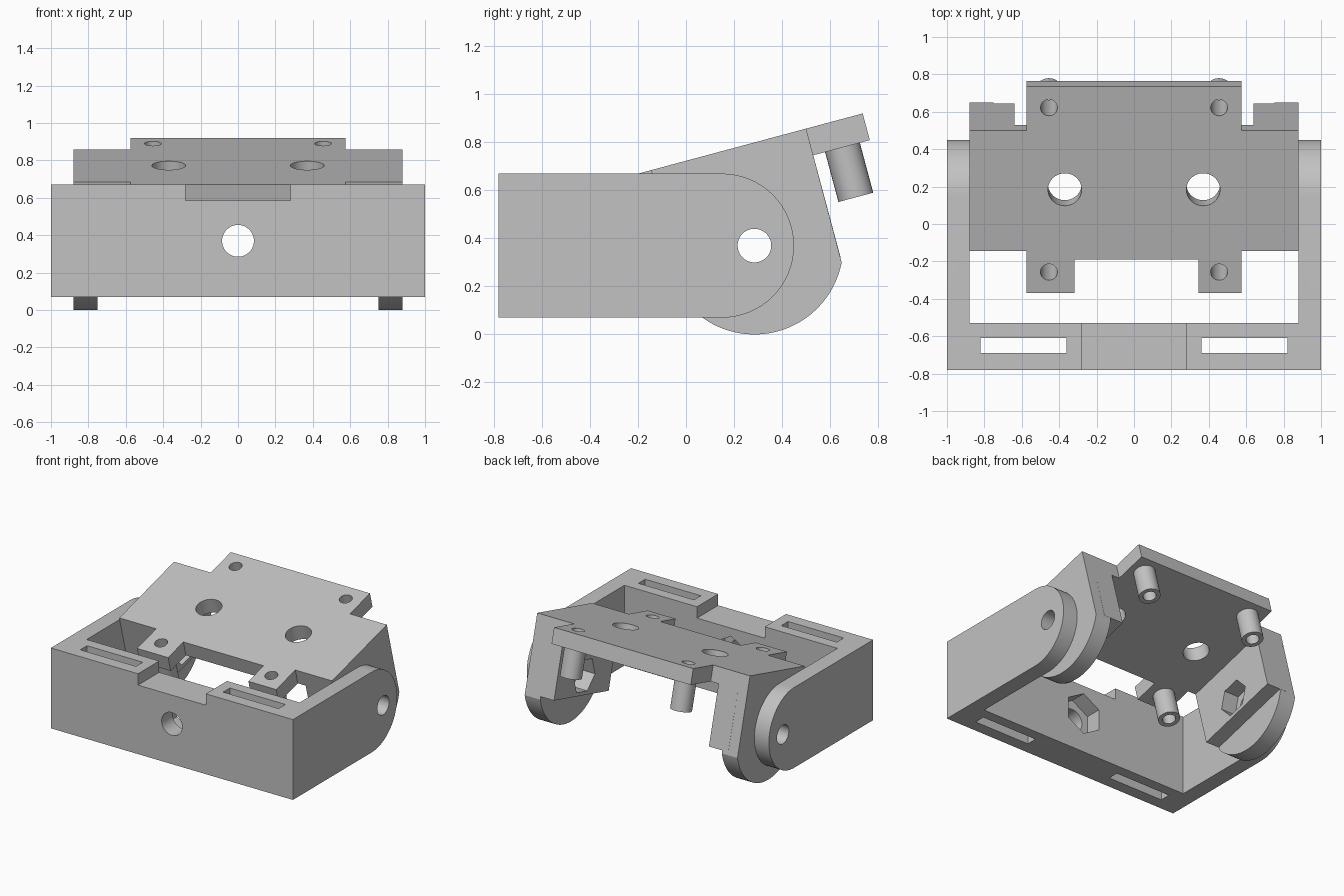
import bpy, bmesh, math
from mathutils import Matrix, Vector

cube = bpy.data.objects.get("Cube")
if cube:
    bpy.data.objects.remove(cube, do_unlink=True)

grey = bpy.data.materials.new("plain grey")
grey.use_nodes = True
colour = (0.54, 0.54, 0.54, 1)
grey.diffuse_color = colour
grey.node_tree.nodes["Principled BSDF"].inputs["Base Color"].default_value = colour


def prism(name, points, axis, lo, hi):
    """Extrude a 2D outline along an axis (the outline uses the other two)."""
    def place(p, d):
        return {"x": (d, p[0], p[1]), "y": (p[0], d, p[1]), "z": (p[0], p[1], d)}[axis]
    bm = bmesh.new()
    face = bm.faces.new([bm.verts.new(place(p, lo)) for p in points])
    result = bmesh.ops.extrude_face_region(bm, geom=[face])
    moved = [v for v in result["geom"] if isinstance(v, bmesh.types.BMVert)]
    bmesh.ops.translate(bm, verts=moved, vec=Vector(place((0, 0), hi - lo)))
    bmesh.ops.recalc_face_normals(bm, faces=bm.faces)
    mesh = bpy.data.meshes.new(name)
    bm.to_mesh(mesh)
    bm.free()
    mesh.materials.append(grey)
    obj = bpy.data.objects.new(name, mesh)
    bpy.context.collection.objects.link(obj)
    return obj


def arc(cx, cy, r, start=0, end=360, n=48):
    full = end - start == 360
    steps = n if full else n + 1
    angles = [math.radians(start + (end - start) * i / n) for i in range(steps)]
    return [(cx + r * math.cos(a), cy + r * math.sin(a)) for a in angles]


def rect(x0, y0, x1, y1):
    return [(x0, y0), (x1, y0), (x1, y1), (x0, y1)]


def combine(base, others, operation):
    """Apply booleans one by one and discard the helper solids."""
    for other in others:
        mod = base.modifiers.new("combine", "BOOLEAN")
        mod.operation, mod.solver, mod.object = operation, "EXACT", other
        other.hide_render = True
        bpy.context.view_layer.update()
        graph = bpy.context.evaluated_depsgraph_get()
        mesh = bpy.data.meshes.new_from_object(base.evaluated_get(graph))
        base.modifiers.clear()
        base.data = mesh
        bpy.data.objects.remove(other, do_unlink=True)


def finish(obj):
    bpy.ops.object.select_all(action="DESELECT")
    obj.select_set(True)
    bpy.context.view_layer.objects.active = obj
    bpy.ops.object.shade_smooth_by_angle(angle=math.radians(25))


# Outer bracket: rounded side profile, hollowed into a U
profile = [(-0.78, 0.67), (-0.78, 0.07)] + arc(0.15, 0.37, 0.30, -90, 90, 32)
bracket = prism("outer_bracket", profile, "x", -1, 1)
cuts = [
    prism("hollow", rect(-0.88, -0.53, 0.88, 1), "z", -1, 2),
    prism("front_notch", rect(-0.28, -1, 0.28, -0.4), "z", 0.585, 1),
    prism("front_hole", arc(0, 0.37, 0.085), "y", -1, -0.4),
    prism("front_nut_pocket", arc(0, 0.37, 0.155, 30, 390, 6), "y", -0.65, -0.4),
    prism("pivot_hole", arc(0.285, 0.37, 0.07), "x", -2, 2),
]
for side in (-1, 1):
    cuts.append(prism("strap_slot", rect(side * 0.59 - 0.23, -0.69, side * 0.59 + 0.23, -0.61),
                      "z", -1, 2))
combine(bracket, cuts, "DIFFERENCE")
finish(bracket)

# Tilting plate, built level about the pivot
outline = [(-0.575, -0.567), (-0.318, -0.567), (-0.318, -0.381), (0.345, -0.381),
           (0.345, -0.567), (0.575, -0.567), (0.575, -0.334), (0.879, -0.334),
           (0.879, 0.334), (0.575, 0.334), (0.575, 0.578), (-0.575, 0.578),
           (-0.575, 0.334), (-0.879, 0.334), (-0.879, -0.334), (-0.575, -0.334)]
plate = prism("tilting_plate", outline, "z", 0.30, 0.415)
adds, cuts = [], []
ear = [(0.334, 0.36), (-0.334, 0.36)] + arc(0, 0, 0.37, -154.1, -25.9, 40)
for s in (-1, 1):
    # Rounded ear with a thicker inner block and nut pocket
    adds.append(prism("ear", ear, "x", *sorted((s * 0.75, s * 0.879))))
    adds.append(prism("ear_block", rect(-0.334, -0.14, 0.334, 0.36), "x",
                      *sorted((s * 0.64, s * 0.80))))
    cuts.append(prism("ear_nut_pocket", arc(0, 0, 0.13, 0, 360, 6), "x",
                      *sorted((s * 0.5, s * 0.76))))
    cuts.append(prism("large_hole", arc(s * 0.37, 0.007, 0.09), "z", 0.1, 1))
    # Hollow standoffs under the corners
    for u in (-0.45, 0.46):
        adds.append(prism("standoff", arc(s * 0.455, u, 0.075, n=32), "z", 0.085, 0.35))
        cuts.append(prism("screw_hole", arc(s * 0.455, u, 0.045, n=32), "z", -0.1, 1))
cuts.append(prism("ear_hole", arc(0, 0, 0.07), "x", -2, 2))
combine(plate, adds, "UNION")
combine(plate, cuts, "DIFFERENCE")

# Tilt the plate about the pivot
plate.data.transform(Matrix.Translation((0, 0.285, 0.37)) @ Matrix.Rotation(math.radians(15), 4, "X"))
finish(plate)
